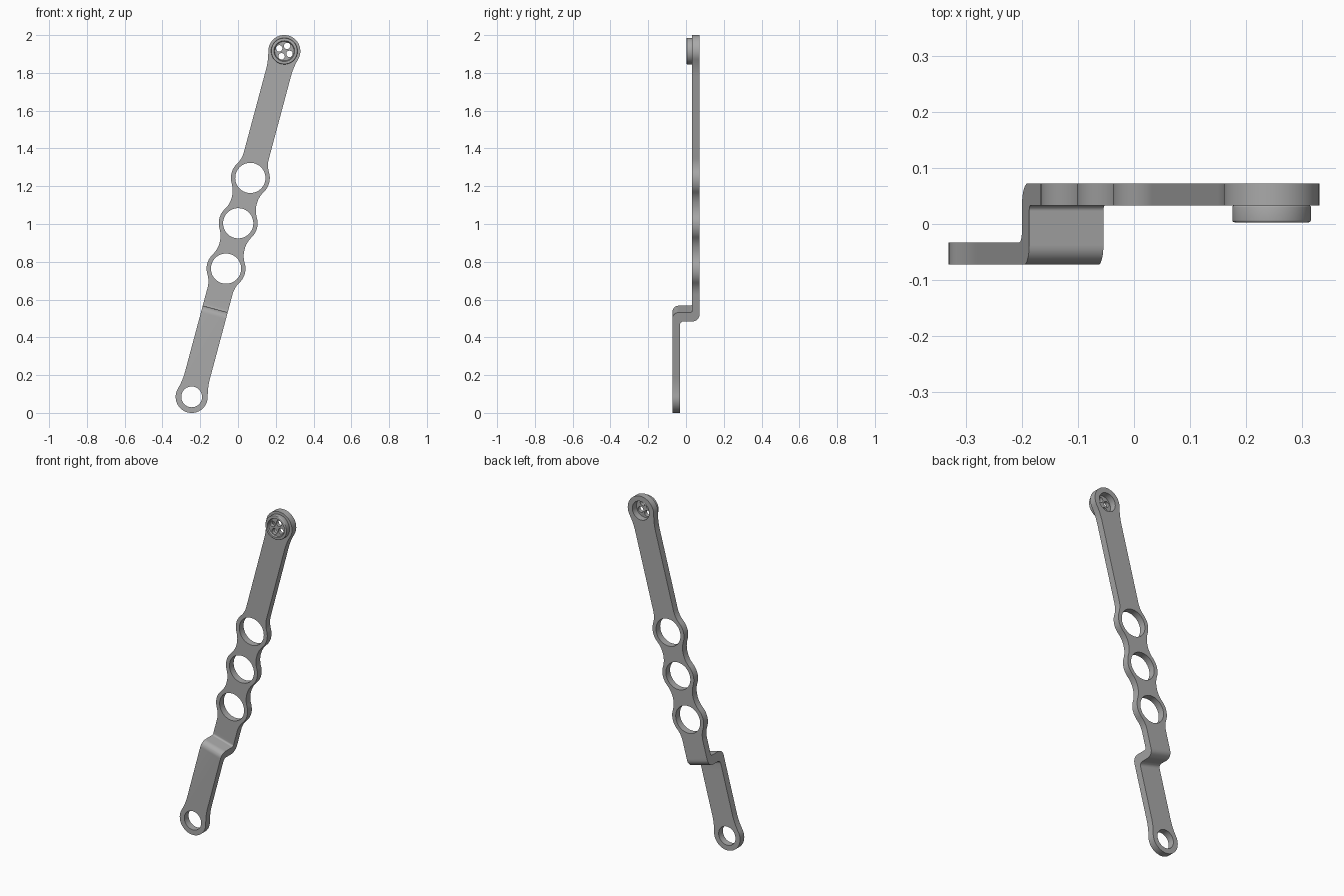
import bpy, bmesh, math
from mathutils import Matrix, Vector

if "Cube" in bpy.data.objects:
    bpy.data.objects.remove(bpy.data.objects["Cube"])

grey = bpy.data.materials.new("grey metal")
grey.use_nodes = True
GREY = (0.40, 0.40, 0.40, 1)
grey.diffuse_color = GREY
grey.node_tree.nodes["Principled BSDF"].inputs["Base Color"].default_value = GREY

END = 0.9475      # end eye distance from the middle
BAR = 0.0685      # half width of the plain bar
FRONT, BACK = 0.033, 0.0725
HOLES = [(-END, 0.055), (END, 0.055)] + [(0.004 + k * 0.2485, 0.08) for k in (-1, 0, 1)]
# bosses: position, radius, blend radius
BOSSES = [(c, 0.085, 0.35) if abs(c) == END else (c, 0.103, 0.13) for c, r in HOLES]


def finish(name, bm):
    bmesh.ops.recalc_face_normals(bm, faces=bm.faces)
    mesh = bpy.data.meshes.new(name)
    bm.to_mesh(mesh)
    bm.free()
    mesh.materials.append(grey)
    obj = bpy.data.objects.new(name, mesh)
    bpy.context.collection.objects.link(obj)
    return obj


def prism(name, points, direction):
    bm = bmesh.new()
    face = bm.faces.new([bm.verts.new(p) for p in points])
    out = bmesh.ops.extrude_face_region(bm, geom=[face])
    verts = [g for g in out["geom"] if isinstance(g, bmesh.types.BMVert)]
    bmesh.ops.translate(bm, verts=verts, vec=direction)
    return finish(name, bm)


def pin(x, z, radius, sides=64):
    pts = [(x + radius * math.cos(a), -0.3, z + radius * math.sin(a))
           for a in (2 * math.pi * i / sides for i in range(sides))]
    return prism("hole_cutter", pts, (0, 0.6, 0))


def combine(obj, other, operation):
    mod = obj.modifiers.new("cut", "BOOLEAN")
    mod.operation, mod.solver, mod.object = operation, "EXACT", other
    bpy.context.view_layer.objects.active = obj
    bpy.ops.object.modifier_apply(modifier=mod.name)
    bpy.data.objects.remove(other)


def rounded(corners, steps=8):
    """Replace each (a, b, radius) corner by an arc."""
    pts = []
    for i, (a, b, r) in enumerate(corners):
        p = Vector((a, b))
        if r == 0:
            pts.append(p)
            continue
        d0 = (Vector(corners[i - 1][:2]) - p).normalized()
        d1 = (Vector(corners[(i + 1) % len(corners)][:2]) - p).normalized()
        centre = p + (d0 + d1) * r
        for k in range(steps + 1):
            t = math.pi / 2 * k / steps
            pts.append(centre - d1 * r * math.cos(t) - d0 * r * math.sin(t))
    return pts


def half_width(u):
    width = BAR
    for c, r, f in BOSSES:
        d = abs(u - c)
        reach = math.sqrt((r + f) ** 2 - (BAR + f) ** 2)
        if d < reach * r / (r + f):
            width = max(width, math.sqrt(r * r - d * d))
        elif d < reach:
            width = max(width, BAR + f - math.sqrt(f * f - (reach - d) ** 2))
        if abs(u) > END and c * u > 0 and abs(c) == END:
            return math.sqrt(max(r * r - d * d, 0))
    return width


# arm: bar outline meets the stepped sheet profile
tips = [END + 0.085 * math.sin(math.pi / 2 * i / 14) for i in range(1, 14)]
inner = [-END + 2 * END * i / 220 for i in range(221)]
samples = [-t for t in reversed(tips)] + inner + tips
tip = END + 0.085
outline = [(0, -0.2, -tip)] + [(half_width(u), -0.2, u) for u in samples]
outline += [(0, -0.2, tip)] + [(-half_width(u), -0.2, u) for u in reversed(samples)]
arm = prism("arm", outline, (0, 0.4, 0))

sheet = rounded([(-BACK, -1.2, 0), (-BACK, -0.466, 0.035), (FRONT, -0.466, 0.01),
                 (FRONT, 1.2, 0), (BACK, 1.2, 0), (BACK, -0.516, 0.04),
                 (-FRONT, -0.516, 0.02), (-FRONT, -1.2, 0)])
combine(arm, prism("sheet", [(-0.2, y, z) for y, z in sheet], (0.4, 0, 0)), "INTERSECT")
for z, r in HOLES:
    combine(arm, pin(0, z, r), "DIFFERENCE")

# button: turned disc with a raised rim and four holes
profile = rounded([(0, 0.011, 0), (0.051, 0.011, 0), (0.055, 0.003, 0),
                   (0.07, 0.003, 0.004), (0.07, FRONT, 0.003), (0, FRONT, 0)], 4)
bm = bmesh.new()
verts = [bm.verts.new((r, y, 0)) for r, y in profile]
edges = [bm.edges.new(pair) for pair in zip(verts, verts[1:])]
bmesh.ops.spin(bm, geom=verts + edges, cent=(0, 0, 0), axis=(0, 1, 0),
               angle=2 * math.pi, steps=64, use_duplicate=False)
bmesh.ops.remove_doubles(bm, verts=bm.verts, dist=1e-5)
bmesh.ops.translate(bm, verts=bm.verts, vec=(0, 0, END))
button = finish("button", bm)
for k in range(4):
    a = math.radians(77 + 90 * k)
    combine(button, pin(0.031 * math.cos(a), END + 0.031 * math.sin(a), 0.017, 32), "DIFFERENCE")

# lean the whole part and stand it on the ground
for obj in (arm, button):
    obj.data.transform(Matrix.Translation((0, 0, 1)) @ Matrix.Rotation(math.radians(15), 4, "Y"))
    bpy.ops.object.select_all(action="DESELECT")
    obj.select_set(True)
    bpy.context.view_layer.objects.active = obj
    bpy.ops.object.shade_smooth_by_angle(angle=math.radians(30))
